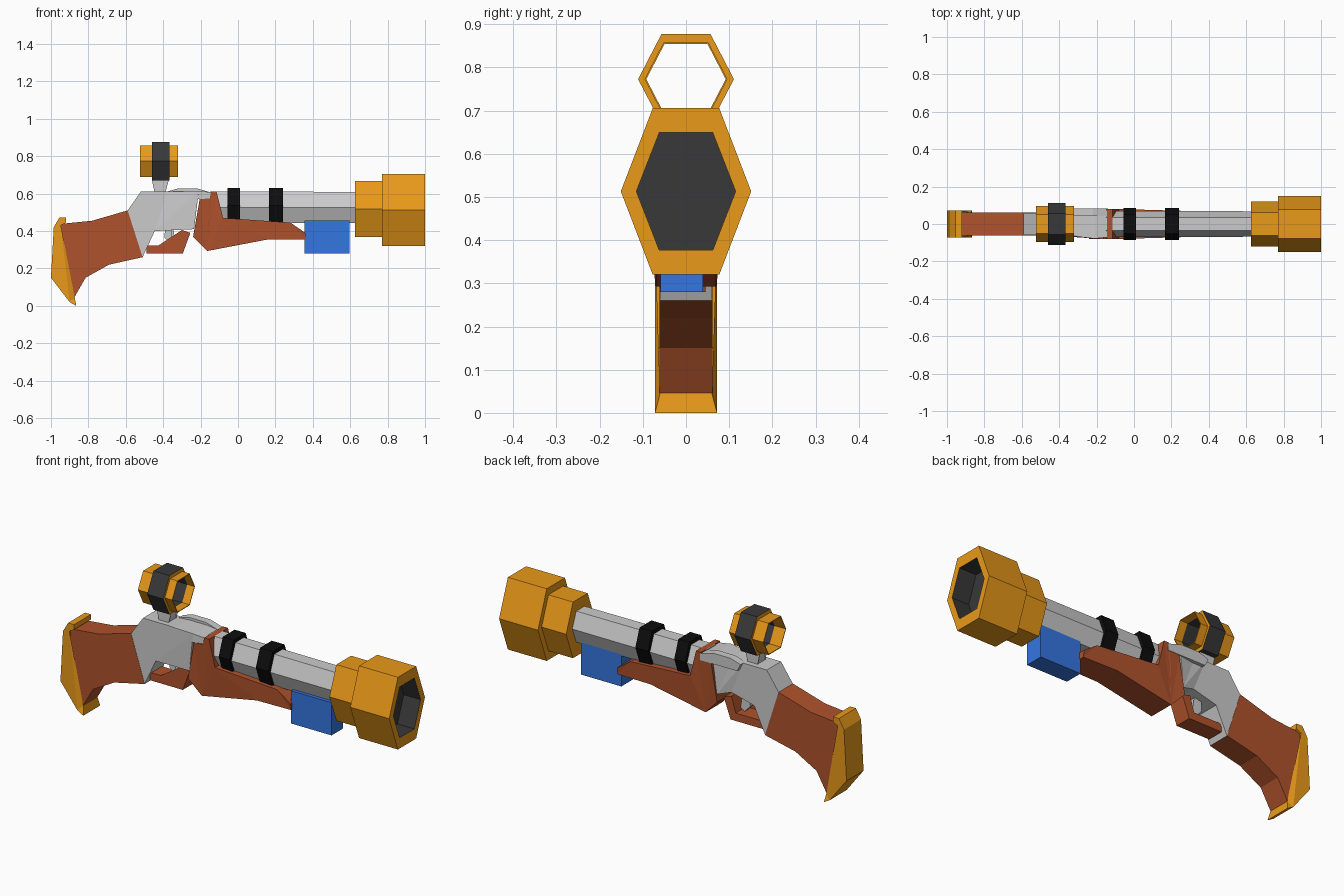
import bpy, bmesh


def material(name, rgb):
    m = bpy.data.materials.new(name)
    m.diffuse_color = (*rgb, 1)
    return m


RUST = material("rust_wood", (0.43, 0.085, 0.025))
BRASS = material("brass", (0.82, 0.32, 0.01))
BLUE = material("blue", (0.035, 0.18, 0.75))
BLACK = material("black", (0.004, 0.004, 0.004))
DARK = material("dark_grey", (0.04, 0.04, 0.04))


def finish(name, bm, mats):
    bmesh.ops.recalc_face_normals(bm, faces=bm.faces)
    me = bpy.data.meshes.new(name)
    bm.to_mesh(me)
    bm.free()
    for m in mats:
        me.materials.append(m)
    ob = bpy.data.objects.new(name, me)
    bpy.context.collection.objects.link(ob)
    return ob


def slab(name, points, width, mat=None, y0=0.0):
    """Extrude an x-z outline across y; a point may carry its own half width."""
    bm = bmesh.new()
    sides = []
    for s in (-1, 1):
        sides.append([bm.verts.new((p[0], y0 + s * (p[2] if len(p) > 2 else width), p[1]))
                      for p in points])
    a, b = sides
    n = len(points)
    caps = [bm.faces.new(a), bm.faces.new(b[::-1])]
    for i in range(n):
        j = (i + 1) % n
        bm.faces.new((a[i], b[i], b[j], a[j]))
    bmesh.ops.triangulate(bm, faces=caps)
    return finish(name, bm, [mat] if mat else [])


def hex_lathe(name, rings, zc, mats=(), seg_mats=None, closed=False):
    """Skin hexagons along x; each ring is (x, half width, half flat, half height)."""
    bm = bmesh.new()
    loops = []
    for x, w, f, h in rings:
        loops.append([bm.verts.new((x, y, zc + z)) for y, z in
                      ((w, 0), (f, h), (-f, h), (-w, 0), (-f, -h), (f, -h))])
    n = len(loops)
    for k in range(n if closed else n - 1):
        a, b = loops[k], loops[(k + 1) % n]
        for i in range(6):
            j = (i + 1) % 6
            face = bm.faces.new((a[i], a[j], b[j], b[i]))
            face.material_index = seg_mats[k] if seg_mats else 0
    if not closed:
        bm.faces.new(loops[0])
        end = bm.faces.new(loops[-1][::-1])
        end.material_index = seg_mats[-1] if seg_mats else 0
    return finish(name, bm, mats)


# Shoulder stock and its wrap-around butt plate
slab("stock", [(-0.955, 0.43), (-0.93, 0.44), (-0.78, 0.455), (-0.59, 0.51), (-0.51, 0.26),
               (-0.69, 0.22), (-0.815, 0.15), (-0.875, 0.045), (-0.965, 0.15)], 0.061, RUST)
slab("butt_plate", [(-1.0, 0.15), (-0.985, 0.42), (-0.955, 0.472), (-0.92, 0.472),
                    (-0.92, 0.445), (-0.947, 0.43), (-0.96, 0.15), (-0.873, 0.045, 0.06),
                    (-0.865, 0.0), (-0.90, 0.02)], 0.072, BRASS)

# Receiver, flaring wider where it meets the fore grip
slab("receiver", [(-0.59, 0.51), (-0.52, 0.61), (-0.38, 0.61), (-0.32, 0.615), (-0.21, 0.615, 0.078),
                  (-0.13, 0.605, 0.07), (-0.13, 0.57, 0.07), (-0.215, 0.57, 0.08),
                  (-0.235, 0.41, 0.075), (-0.31, 0.435), (-0.445, 0.40), (-0.51, 0.26)], 0.06)
slab("side_plate", [(-0.38, 0.61), (-0.32, 0.628), (-0.22, 0.628), (-0.14, 0.605),
                    (-0.14, 0.57), (-0.36, 0.57)], 0.02, None, 0.062)

# Trigger and guard
slab("trigger_guard", [(-0.49, 0.322), (-0.325, 0.322), (-0.30, 0.405), (-0.255, 0.39),
                       (-0.295, 0.28), (-0.49, 0.28)], 0.045, RUST)
slab("trigger", [(-0.39, 0.42), (-0.35, 0.44), (-0.36, 0.37), (-0.335, 0.345),
                 (-0.36, 0.33), (-0.393, 0.365)], 0.018)

# Wooden fore grip
slab("fore_grip", [(-0.145, 0.612), (-0.115, 0.612), (-0.08, 0.47), (0.28, 0.445, 0.07),
                   (0.36, 0.39, 0.07), (0.36, 0.355, 0.065), (0.16, 0.355, 0.07),
                   (-0.165, 0.293, 0.07), (-0.24, 0.37), (-0.205, 0.57), (-0.15, 0.575)], 0.08, RUST)

# Barrel with two black bands
hex_lathe("barrel", [(-0.15, 0.07, 0.036, 0.086), (0.65, 0.068, 0.035, 0.083)], 0.526)
for name, x0, x1 in (("rear_band", -0.055, 0.01), ("front_band", 0.165, 0.24)):
    hex_lathe(name, [(x0, 0.085, 0.05, 0.093), (x1, 0.085, 0.05, 0.093)], 0.537, [BLACK])

# Flared muzzle: collar and hollow end
hex_lathe("muzzle_collar", [(0.625, 0.12, 0.062, 0.15), (0.775, 0.12, 0.062, 0.15)], 0.518, [BRASS])
hex_lathe("muzzle", [(0.77, 0.151, 0.077, 0.193), (1.0, 0.151, 0.077, 0.193),
                     (1.0, 0.115, 0.062, 0.136), (0.9, 0.115, 0.062, 0.136)],
          0.513, [BRASS, DARK], [0, 0, 1, 1])

# Blue box under the barrel
slab("power_cell", [(0.355, 0.28), (0.595, 0.28), (0.595, 0.455), (0.355, 0.455)], 0.049, BLUE, -0.01)

# Open scope: dark hexagonal ring between two thin tubes, on a post
outer, rim, bore = (0.111, 0.057, 0.104), (0.096, 0.052, 0.085), (0.092, 0.05, 0.081)
hex_lathe("scope_ring", [(-0.46, *outer), (-0.365, *outer), (-0.365, *bore), (-0.46, *bore)],
          0.773, [DARK, BRASS], [0, 1, 0, 1], True)
for name, x0, x1 in (("scope_rear_tube", -0.525, -0.46), ("scope_front_tube", -0.365, -0.322)):
    hex_lathe(name, [(x0, *rim), (x1, *rim), (x1, *bore), (x0, *bore)], 0.773, [BRASS], None, True)
slab("scope_post", [(-0.445, 0.60), (-0.445, 0.655), (-0.46, 0.672), (-0.37, 0.672),
                    (-0.39, 0.655), (-0.39, 0.60)], 0.032)
